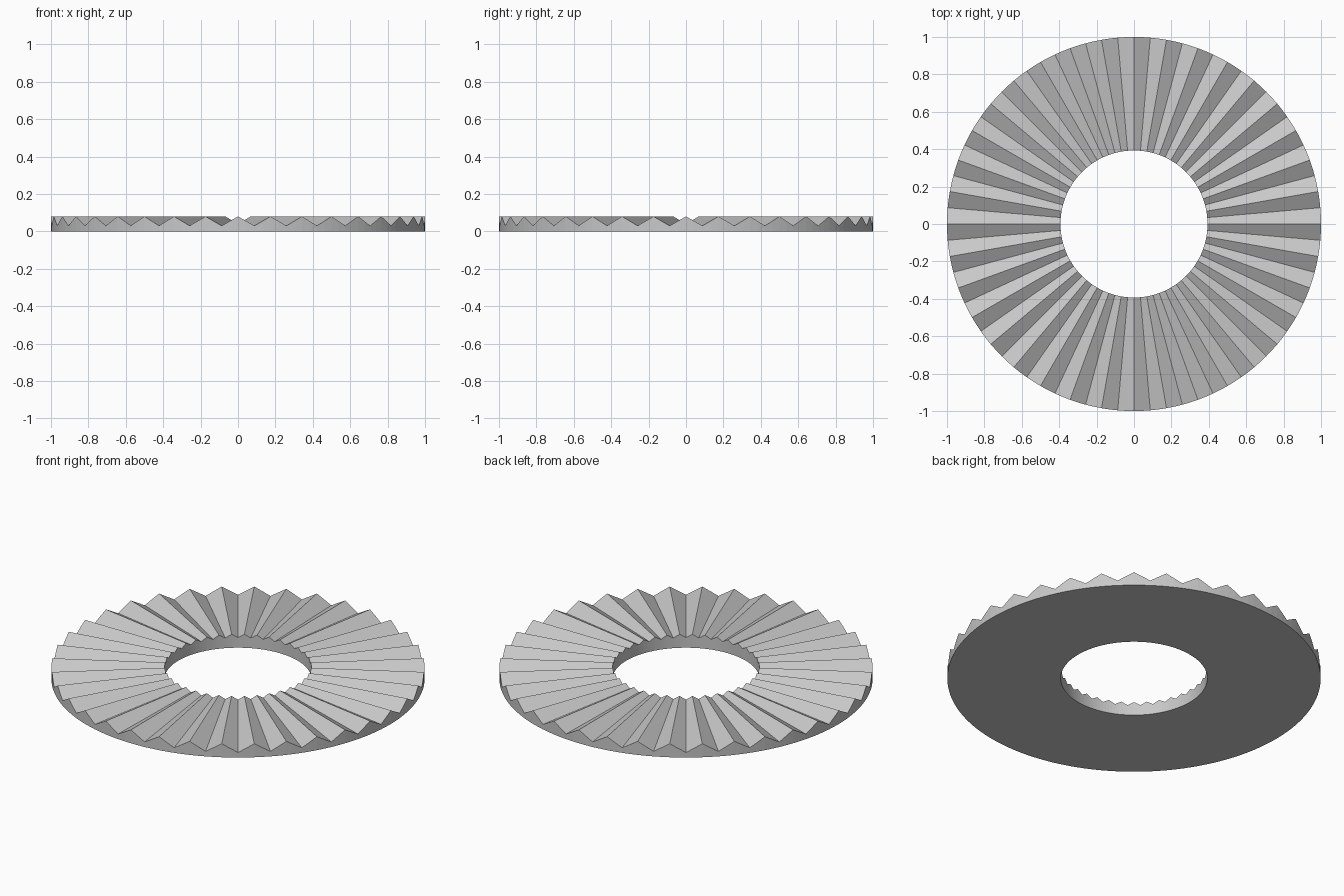
import bpy, bmesh
from math import sin, cos, tau

cube = bpy.data.objects.get("Cube")
if cube:
    bpy.data.objects.remove(cube, do_unlink=True)

TEETH = 36
STEPS = 4                      # rim segments per tooth
SEGMENTS = TEETH * STEPS
OUTER, INNER = 1.0, 0.393
HEIGHT, DEPTH = 0.08, 0.05     # ridge height, tooth depth at the outer rim

steel = bpy.data.materials.new("light grey steel")
steel.use_nodes = True
colour = (0.58, 0.58, 0.58, 1)
steel.diffuse_color = colour
steel.node_tree.nodes["Principled BSDF"].inputs["Base Color"].default_value = colour


def tooth_height(radius, step):
    """Planar flanks that deepen outwards from level ridges."""
    offset = step % STEPS
    offset = min(offset, STEPS - offset)
    slope = DEPTH / sin(tau / TEETH / 2)
    return HEIGHT - slope * radius * sin(tau * offset / SEGMENTS)


def ring(bm, radius, toothed):
    verts = []
    for i in range(SEGMENTS):
        a = tau * i / SEGMENTS
        z = tooth_height(radius, i) if toothed else 0
        verts.append(bm.verts.new((radius * cos(a), radius * sin(a), z)))
    return verts


def bridge(bm, first, second, step=1):
    """Join two rings; a larger step makes one face per tooth flank."""
    for i in range(0, SEGMENTS, step):
        span = [(i + k) % SEGMENTS for k in range(step + 1)]
        bm.faces.new([first[k] for k in span] + [second[k] for k in reversed(span)])


# Toothed ring: crown flanks, outer wall, flat underside and bore
bm = bmesh.new()
crown_outer, crown_inner = ring(bm, OUTER, True), ring(bm, INNER, True)
base_outer, base_inner = ring(bm, OUTER, False), ring(bm, INNER, False)
bridge(bm, crown_outer, crown_inner, STEPS // 2)
bridge(bm, base_outer, crown_outer)
bridge(bm, base_inner, base_outer)
bridge(bm, crown_inner, base_inner)
bmesh.ops.recalc_face_normals(bm, faces=bm.faces)

mesh = bpy.data.meshes.new("toothed_ring")
bm.to_mesh(mesh)
bm.free()
mesh.materials.append(steel)
toothed_ring = bpy.data.objects.new("toothed_ring", mesh)
bpy.context.collection.objects.link(toothed_ring)
